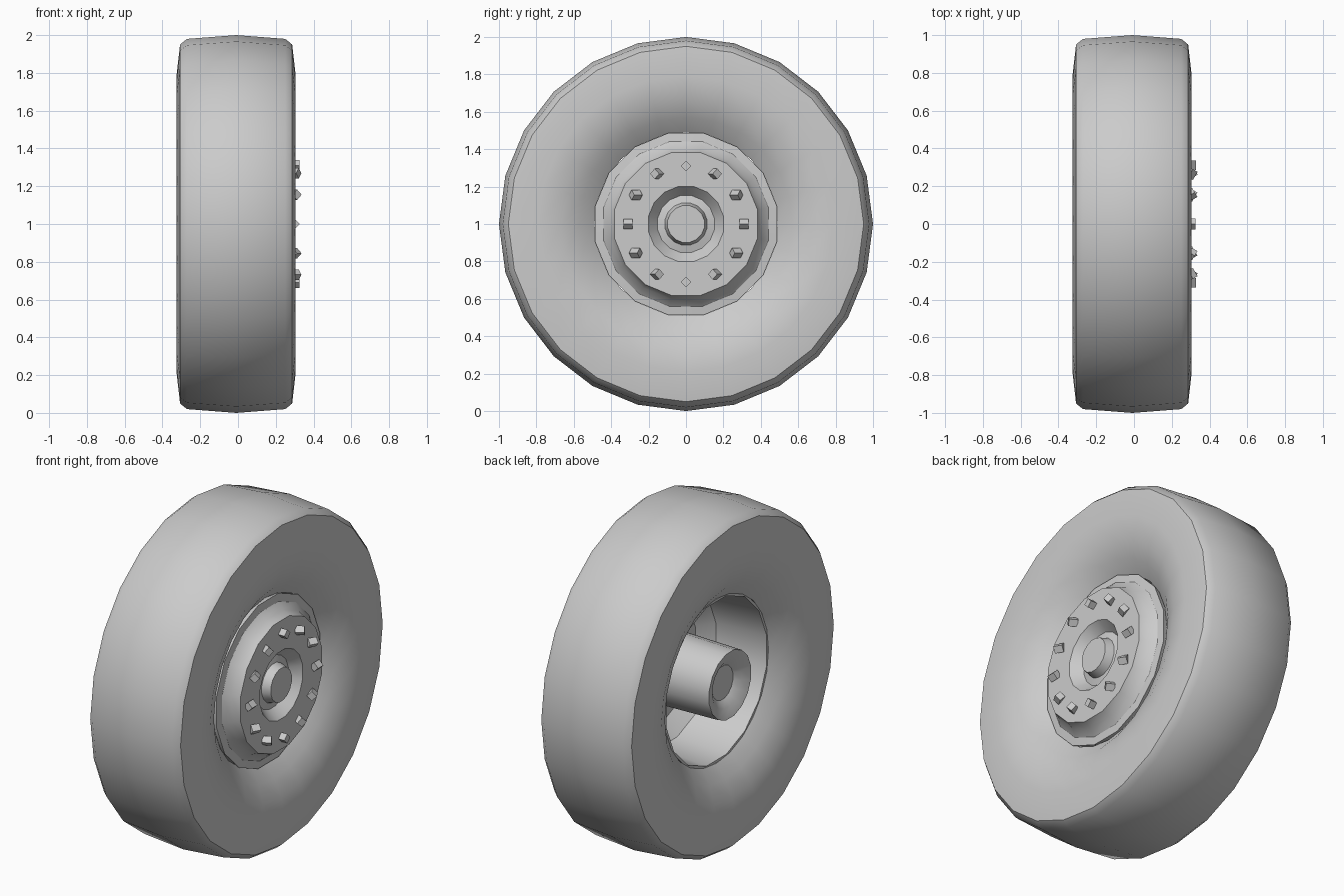
import bpy, bmesh
from math import sin, cos, pi, radians

if "Cube" in bpy.data.objects:
    bpy.data.objects.remove(bpy.data.objects["Cube"])


def lathe(name, profile, sides, closed=False, turn=0.0):
    """Spin (x, radius) points around the axle, which runs along x at z = 1."""
    bm = bmesh.new()
    rings = []
    for x, r in profile:
        if r == 0:
            rings.append([bm.verts.new((x, 0, 1))] * sides)
        else:
            rings.append([bm.verts.new((x, r * sin(2 * pi * (i + turn) / sides),
                                        1 + r * cos(2 * pi * (i + turn) / sides)))
                          for i in range(sides)])
    pairs = list(zip(rings, rings[1:]))
    if closed:
        pairs.append((rings[-1], rings[0]))
    for a, b in pairs:
        for i in range(sides):
            j = (i + 1) % sides
            corners = list(dict.fromkeys((a[i], a[j], b[j], b[i])))
            bm.faces.new(corners)
    bmesh.ops.recalc_face_normals(bm, faces=bm.faces)
    mesh = bpy.data.meshes.new(name)
    bm.to_mesh(mesh)
    bm.free()
    obj = bpy.data.objects.new(name, mesh)
    bpy.context.collection.objects.link(obj)
    bpy.ops.object.select_all(action='DESELECT')
    obj.select_set(True)
    bpy.context.view_layer.objects.active = obj
    bpy.ops.object.shade_smooth_by_angle(angle=radians(35))
    return obj


# Tyre: mirrored half profile around a centre line at x = -0.01
half = [(0.19, 0.49), (0.25, 0.57), (0.295, 0.67), (0.315, 0.79),
        (0.297, 0.95), (0.26, 0.98)]
mid = -0.01
tyre_profile = [(mid - x, r) for x, r in half] + [(mid, 1.0)]
tyre_profile += [(mid + x, r) for x, r in reversed(half)]
lathe("tyre", tyre_profile, 24, closed=True)

# Rim: raised front disc with a grooved centre cap, hollow barrel behind
rim_profile = [
    (0.285, 0), (0.285, 0.10), (0.235, 0.115), (0.225, 0.155), (0.285, 0.205),
    (0.285, 0.39), (0.24, 0.41), (0.205, 0.45), (0.20, 0.495),
    (0.17, 0.485), (-0.20, 0.495), (-0.20, 0.48), (0.12, 0.46),
    (0.20, 0.38), (0.20, 0),
]
lathe("rim", rim_profile, 16, turn=0.5)

# Axle hub sticking out of the back of the rim, with a dished end
hub_profile = [(0.21, 0.21), (-0.29, 0.20), (-0.27, 0.14), (-0.24, 0.10), (-0.24, 0)]
lathe("axle_hub", hub_profile, 16, turn=0.5)

# Ring of square wheel bolts
for i in range(12):
    a = i * pi / 6
    bpy.ops.mesh.primitive_cylinder_add(
        vertices=4, radius=0.028, depth=0.05,
        location=(0.30, 0.31 * sin(a), 1 + 0.31 * cos(a)))
    bolt = bpy.context.object
    bolt.name = f"wheel_bolt_{i + 1}"
    bolt.rotation_euler = (-a, pi / 2, 0)
